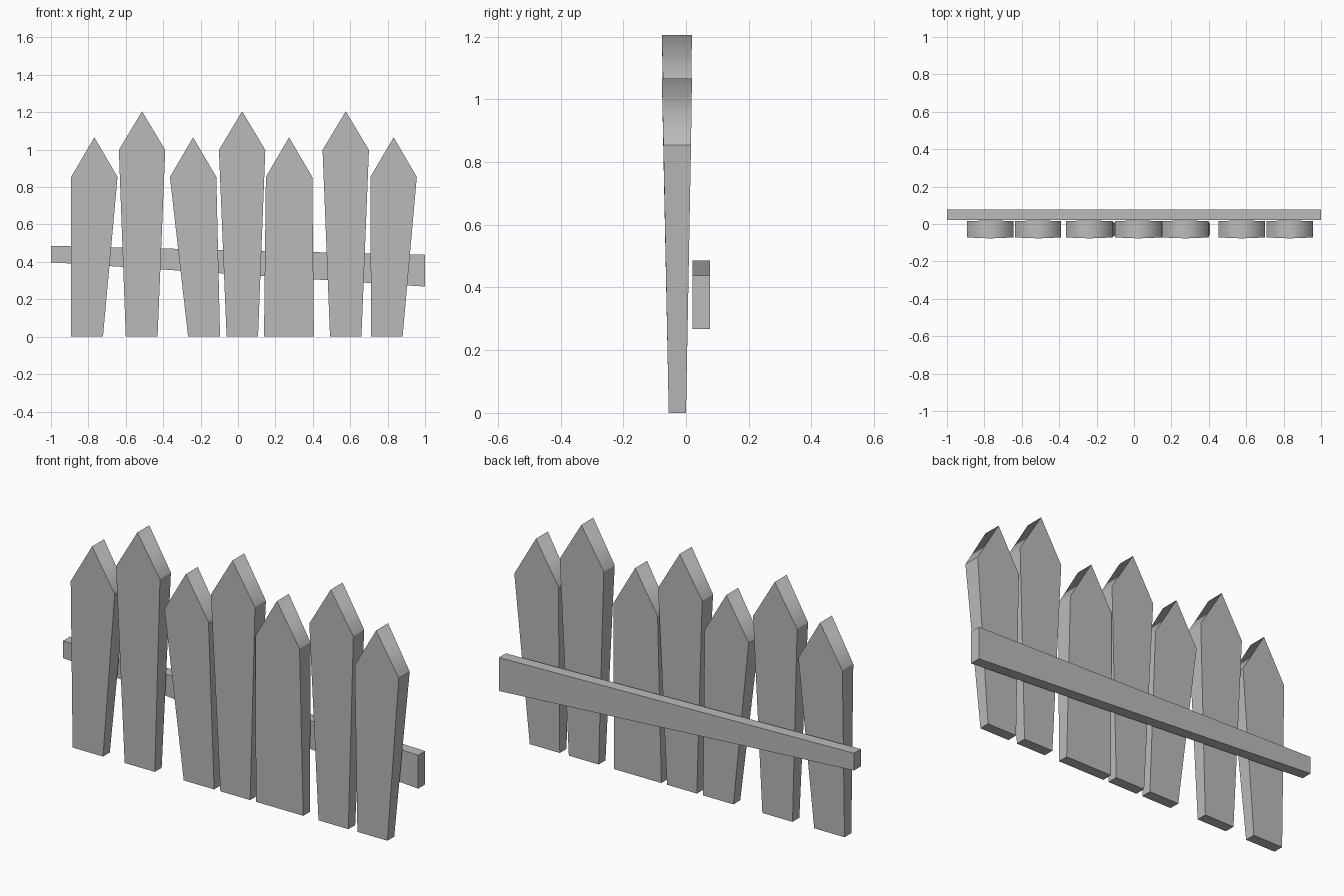
import bpy
import bmesh

cube = bpy.data.objects.get("Cube")
if cube:
    bpy.data.objects.remove(cube, do_unlink=True)

grey = bpy.data.materials.new("plain_grey")
grey.use_nodes = True
colour = (0.5, 0.5, 0.5, 1)
grey.diffuse_color = colour
grey.node_tree.nodes["Principled BSDF"].inputs["Base Color"].default_value = colour


def slab(name, outline, roof_edges=()):
    """Solid from an outline of (x, z, front y, back y), listed anticlockwise from the front."""
    bm = bmesh.new()
    front = [bm.verts.new((x, f, z)) for x, z, f, b in outline]
    back = [bm.verts.new((x, b, z)) for x, z, f, b in outline]
    bm.faces.new(front)
    bm.faces.new(back[::-1])
    n = len(outline)
    for i in range(n):
        j = (i + 1) % n
        face = bm.faces.new((front[j], front[i], back[i], back[j]))
        face.smooth = i in roof_edges
    bmesh.ops.recalc_face_normals(bm, faces=bm.faces[:])
    mesh = bpy.data.meshes.new(name)
    bm.to_mesh(mesh)
    bm.free()
    mesh.materials.append(grey)
    obj = bpy.data.objects.new(name, mesh)
    bpy.context.collection.objects.link(obj)
    return obj


# Pickets: foot left, foot right, peak centre, tall or short
HALF = 0.124
FOOT, SHOULDER, PEAK = (-0.055, 0.0), (-0.072, 0.016), (-0.077, 0.019)
pickets = [
    (-0.893, -0.722, -0.768, False),
    (-0.600, -0.430, -0.513, True),
    (-0.267, -0.096, -0.240, False),
    (-0.061, 0.107, 0.022, True),
    (0.139, 0.406, 0.273, False),
    (0.492, 0.660, 0.576, True),
    (0.711, 0.880, 0.832, False),
]
for number, (left, right, peak, tall) in enumerate(pickets, 1):
    shoulder_z, peak_z = (0.998, 1.205) if tall else (0.854, 1.066)
    slab(f"picket_{number}", [
        (left, 0, *FOOT),
        (right, 0, *FOOT),
        (peak + HALF, shoulder_z, *SHOULDER),
        (peak, peak_z, *PEAK),
        (peak - HALF, shoulder_z, *SHOULDER),
    ], roof_edges=(2, 3))

# Sloping rail behind the pickets, deeper at one end
RAIL = (0.021, 0.077)
slab("back_rail", [
    (-1, 0.398, *RAIL),
    (1, 0.268, *RAIL),
    (1, 0.438, *RAIL),
    (-1, 0.486, *RAIL),
])
